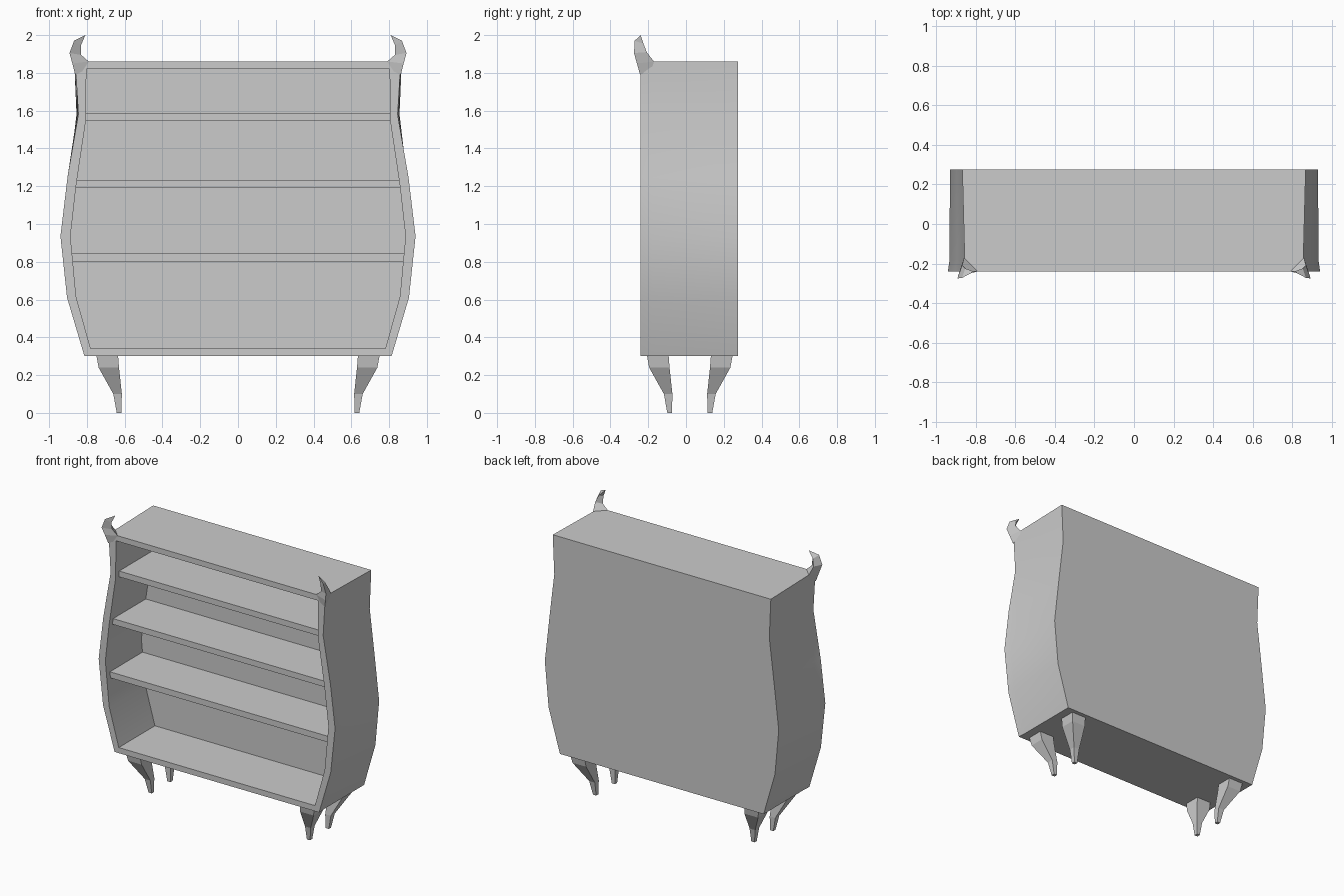
import bpy, bmesh

if "Cube" in bpy.data.objects:
    bpy.data.objects.remove(bpy.data.objects["Cube"])


def loft(name, rings, mirror=False):
    """Skin a list of equal-length rings; cap both ends unless an end is one point."""
    bm = bmesh.new()
    vr = [[bm.verts.new(p) for p in r] for r in rings]
    for a, b in zip(vr, vr[1:]):
        n = len(a)
        for i in range(n):
            j = (i + 1) % n
            if len(b) == 1:
                bm.faces.new((a[i], a[j], b[0]))
            else:
                bm.faces.new((a[i], a[j], b[j], b[i]))
    for r in (vr[0], vr[-1]):
        if len(r) > 2:
            bm.faces.new(r)
    bmesh.ops.recalc_face_normals(bm, faces=bm.faces)
    me = bpy.data.meshes.new(name)
    bm.to_mesh(me)
    bm.free()
    ob = bpy.data.objects.new(name, me)
    bpy.context.collection.objects.link(ob)
    if mirror:
        ob.modifiers.new("mirror", 'MIRROR')
    return ob


def outline(half, y):
    """Closed symmetric ring from a half profile of (x, z)."""
    return [(x, y, z) for x, z in half] + [(-x, y, z) for x, z in reversed(half)]


# Bowed case: outer shell, front frame and hollow interior in one skin
back = [(.81, .30), (.90, .61), (.93, .935), (.895, 1.245), (.855, 1.58), (.867, 1.86)]
mid = [(.81, .30), (.90, .61), (.931, .935), (.893, 1.245), (.852, 1.58), (.855, 1.86)]
front = [(.813, .30), (.905, .61), (.94, .935), (.903, 1.245), (.845, 1.58), (.862, 1.86)]
inner = [(.78, .34), (.857, .615), (.887, .935), (.856, 1.21), (.805, 1.55), (.803, 1.82)]
case = loft("case", [outline(back, .275), outline(mid, -.18), outline(front, -.24),
                     outline(inner, -.24), outline(inner, .17)])
bpy.context.view_layer.objects.active = case
case.select_set(True)
bpy.ops.object.shade_smooth_by_angle(angle=0.5)


def inner_x(z):
    for (x0, z0), (x1, z1) in zip(inner, inner[1:]):
        if z0 <= z <= z1:
            return x0 + (x1 - x0) * (z - z0) / (z1 - z0)


# Shelves cut to the bowed width
for k, (z0, z1) in enumerate([(.80, .843), (1.19, 1.232), (1.545, 1.587)]):
    half = [(inner_x(z) + .004, z) for z in (z0, z1)]
    loft(f"shelf_{k + 1}", [outline(half, -.20), outline(half, .172)])

# Curved tapering legs: (z, inner x, outer x), depth follows the same curve
leg = [(.305, .635, .75), (.24, .63, .738), (.10, .615, .66), (0, .617, .642)]
for name, s in (("front_legs", -1), ("back_legs", 1)):
    rings = []
    for z, a, b in leg:
        c, d = .02 + s * (a - .523), .02 + s * (b - .523)
        rings.append([(a, c, z), (b, c, z), (b, d, z), (a, d, z)])
    loft(name, rings, mirror=True)

# Hooked horns on the top front corners
loft("corner_horns", [
    [(.862, -.243, 1.79), (.80, -.238, 1.82), (.852, -.18, 1.82)],
    [(.877, -.26, 1.85), (.79, -.24, 1.86), (.858, -.17, 1.86)],
    [(.892, -.275, 1.905), (.83, -.242, 1.895), (.868, -.208, 1.91)],
    [(.868, -.272, 1.97), (.832, -.25, 1.945), (.852, -.225, 1.955)],
    [(.808, -.24, 2.0)]], mirror=True)
